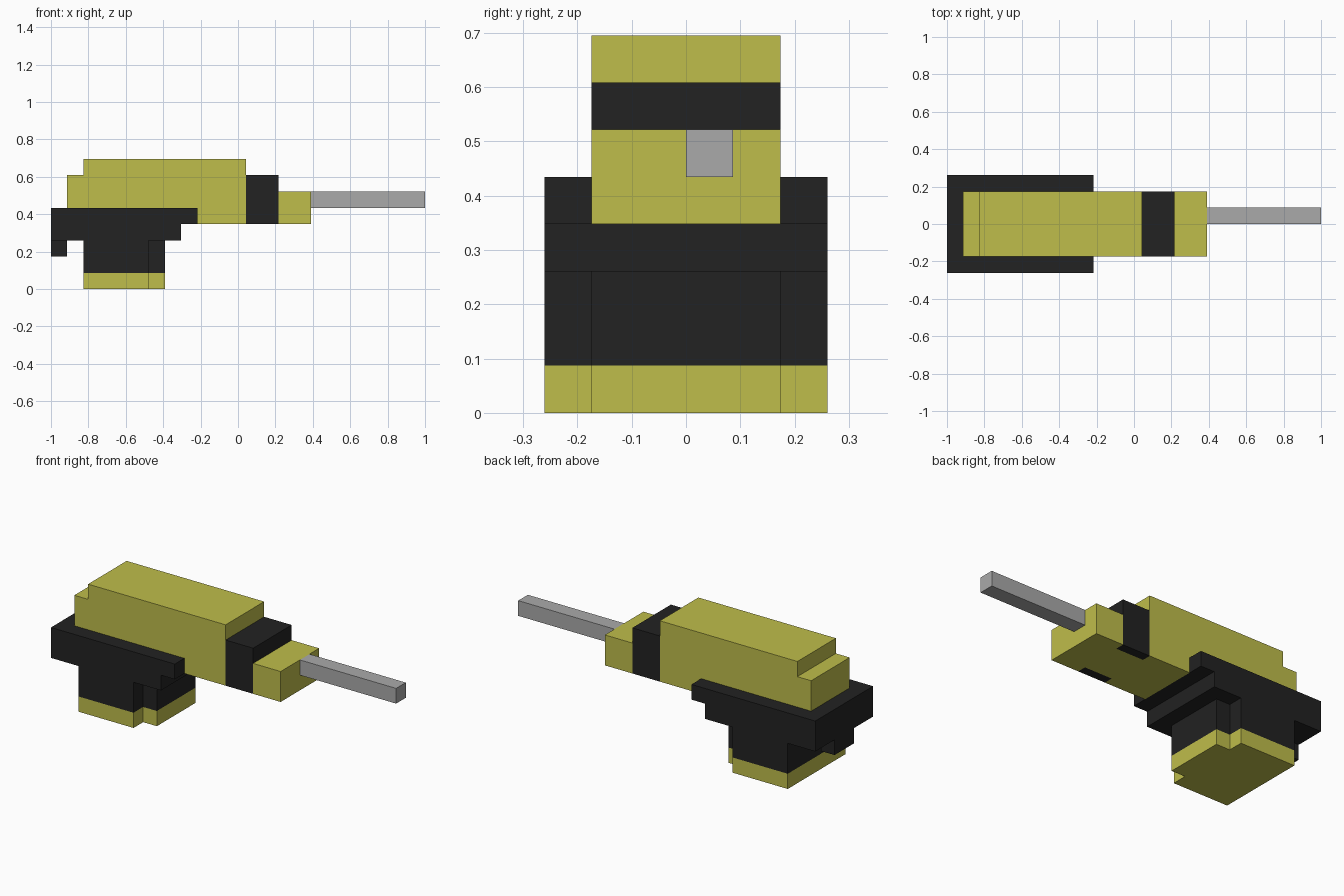
import bpy
import bmesh
from mathutils import Vector

default_cube = bpy.data.objects.get("Cube")
if default_cube:
    bpy.data.objects.remove(default_cube, do_unlink=True)

U = 2 / 23  # one block of the blocky grid; the tool is 23 blocks long


def material(name, rgb):
    mat = bpy.data.materials.new(name)
    mat.use_nodes = True
    colour = (*rgb, 1.0)
    mat.diffuse_color = colour
    mat.node_tree.nodes["Principled BSDF"].inputs["Base Color"].default_value = colour
    return mat


yellow = material("tool yellow", (0.52, 0.51, 0.07))
black = material("rubber black", (0.016, 0.016, 0.016))
steel = material("steel grey", (0.4, 0.4, 0.4))

# Maps profile coordinates (a, b) and depth d to block coordinates
AXES = {
    "x": lambda a, b, d: (d, a, b),
    "y": lambda a, b, d: (a, d, b),
    "z": lambda a, b, d: (a, b, d),
}


def extrude(name, profile, axis, start, end, *mats):
    """Extrude a flat profile along an axis, in block units."""
    place = AXES[axis]
    bm = bmesh.new()
    rings = [[bm.verts.new(Vector(place(a, b, d)) * U - Vector((1, 0, 0)))
              for a, b in profile] for d in (start, end)]
    for ring in rings:
        bm.faces.new(ring)
    n = len(profile)
    for i in range(n):
        j = (i + 1) % n
        bm.faces.new((rings[0][i], rings[0][j], rings[1][j], rings[1][i]))
    bmesh.ops.recalc_face_normals(bm, faces=bm.faces)
    mesh = bpy.data.meshes.new(name)
    bm.to_mesh(mesh)
    bm.free()
    for mat in mats:
        mesh.materials.append(mat)
    obj = bpy.data.objects.new(name, mesh)
    bpy.context.collection.objects.link(obj)
    return obj


def rect(a0, a1, b0, b1):
    return [(a0, b0), (a1, b0), (a1, b1), (a0, b1)]


# Motor housing with a stepped rear, resting on the guard
extrude("motor_housing",
        [(1, 5), (9, 5), (9, 4), (12, 4), (12, 8), (2, 8), (2, 7), (1, 7)],
        "y", -2, 2, yellow)

# Collar: black, with a yellow strip along the middle of its underside
collar = extrude("collar",
                 [(-2, 4), (-1.4, 4), (1.4, 4), (2, 4), (2, 7), (-2, 7)],
                 "x", 12, 14, black, yellow)
for face in collar.data.polygons:
    if face.normal.z < -0.9 and abs(face.center.y) < U:
        face.material_index = 1

# Nose and bit
extrude("nose", rect(14, 16, 4, 6), "y", -2, 2, yellow)
extrude("bit", rect(16, 23, 5, 6), "y", 0, 1, steel)

# Guard plate with a stepped front, and the small tab under its rear edge
extrude("guard", [(0, 3), (8, 3), (8, 4), (9, 4), (9, 5), (0, 5)],
        "y", -3, 3, black)
extrude("rear_tab", rect(0, 1, 2, 3), "y", -1, 1, black)

# Battery block with notched front corners, and its yellow base
plan = [(2, -3), (6, -3), (6, -2), (7, -2), (7, 2), (6, 2), (6, 3), (2, 3)]
extrude("battery", plan, "z", 1, 3, black)
extrude("battery_base", plan, "z", 0, 1, yellow)
